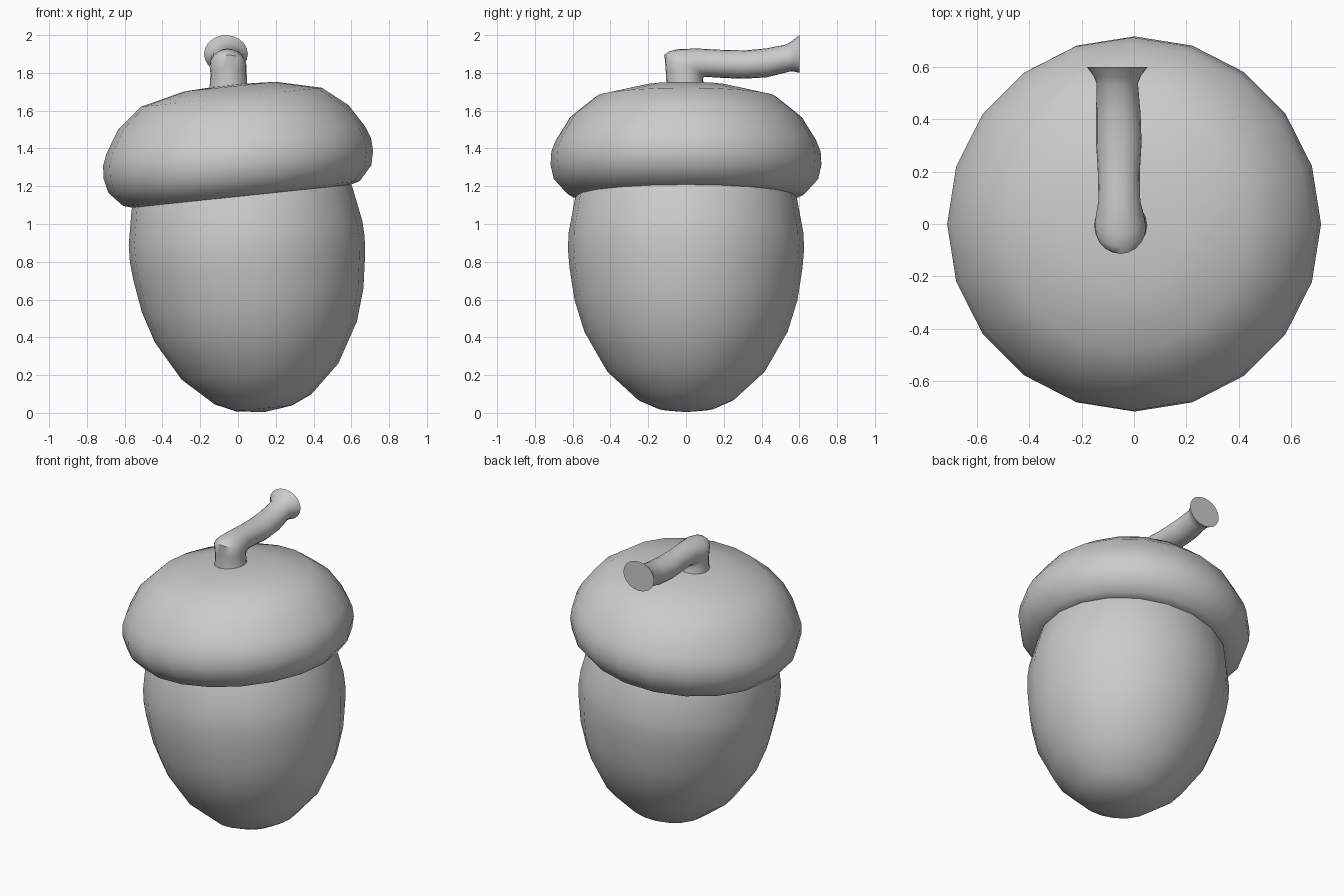
import bpy, bmesh, math
from mathutils import Matrix

if "Cube" in bpy.data.objects:
    bpy.data.objects.remove(bpy.data.objects["Cube"])

TILT = Matrix.Translation((0.14, 0, 0)) @ Matrix.Rotation(math.radians(-6), 4, 'Y')


def skin(name, rings, start_pole=None, end_pole=None, matrix=None, angle=60):
    """Bridge a list of vertex rings into one closed smooth surface."""
    bm = bmesh.new()
    loops = [[bm.verts.new(p) for p in ring] for ring in rings]
    n = len(loops[0])
    for a, b in zip(loops, loops[1:]):
        for i in range(n):
            j = (i + 1) % n
            bm.faces.new((a[i], a[j], b[j], b[i]))
    for loop, pole in ((loops[0], start_pole), (loops[-1], end_pole)):
        if pole is None:
            bm.faces.new(loop)
        else:
            v = bm.verts.new(pole)
            for i in range(n):
                bm.faces.new((loop[i], loop[(i + 1) % n], v))
    if matrix:
        bm.transform(matrix)
    bmesh.ops.recalc_face_normals(bm, faces=bm.faces)
    mesh = bpy.data.meshes.new(name)
    bm.to_mesh(mesh)
    bm.free()
    ob = bpy.data.objects.new(name, mesh)
    bpy.context.collection.objects.link(ob)
    bpy.ops.object.select_all(action='DESELECT')
    ob.select_set(True)
    bpy.context.view_layer.objects.active = ob
    bpy.ops.object.shade_smooth_by_angle(angle=math.radians(angle))
    return ob


def lathe(name, profile, bottom, top, n=20):
    """Turn a radius/height profile around the tilted axis."""
    rings = [[(r * math.cos(2 * math.pi * i / n), r * math.sin(2 * math.pi * i / n), z)
              for i in range(n)] for r, z in profile]
    return skin(name, rings, (0, 0, bottom), (0, 0, top), TILT)


# Nut body
lathe("nut", [(.15, .024), (.257, .072), (.417, .22), (.538, .432), (.59, .60),
              (.617, .773), (.625, .87), (.622, .955), (.588, 1.14), (.52, 1.30)],
      0.004, 1.36)

# Cap with a rounded rim
lathe("cap", [(.50, 1.155), (.583, 1.154), (.63, 1.168), (.70, 1.245), (.717, 1.32),
              (.713, 1.39), (.688, 1.453), (.613, 1.574), (.482, 1.68), (.243, 1.737)],
      1.155, 1.748)

# Bent stem: outer point (y, z), inner point (y, z), centre x, half width
sections = [
    ((-.112, 1.69), (.105, 1.69), -.048, .108),
    ((-.104, 1.75), (.092, 1.75), -.050, .098),
    ((-.108, 1.82), (.090, 1.77), -.050, .096),
    ((-.114, 1.895), (.092, 1.775), -.052, .098),
    ((-.090, 1.914), (.096, 1.778), -.053, .096),
    ((-.040, 1.926), (.102, 1.779), -.054, .092),
    ((.060, 1.929), (.120, 1.778), -.056, .080),
    ((.190, 1.922), (.200, 1.773), -.058, .080),
    ((.310, 1.919), (.310, 1.769), -.058, .087),
    ((.420, 1.929), (.430, 1.777), -.060, .085),
    ((.530, 1.950), (.545, 1.806), -.064, .079),
    ((.560, 1.968), (.570, 1.808), -.064, .090),
    ((.600, 2.000), (.600, 1.800), -.064, .116),
]
rings = []
for (y0, z0), (y1, z1), cx, w in sections:
    ring = []
    for i in range(20):
        a = 2 * math.pi * i / 20
        c, s = math.cos(a) / 2, math.sin(a)
        ring.append((cx + w * s, (y0 + y1) / 2 + (y0 - y1) * c, (z0 + z1) / 2 + (z0 - z1) * c))
    rings.append(ring)
skin("stem", rings, angle=50)
